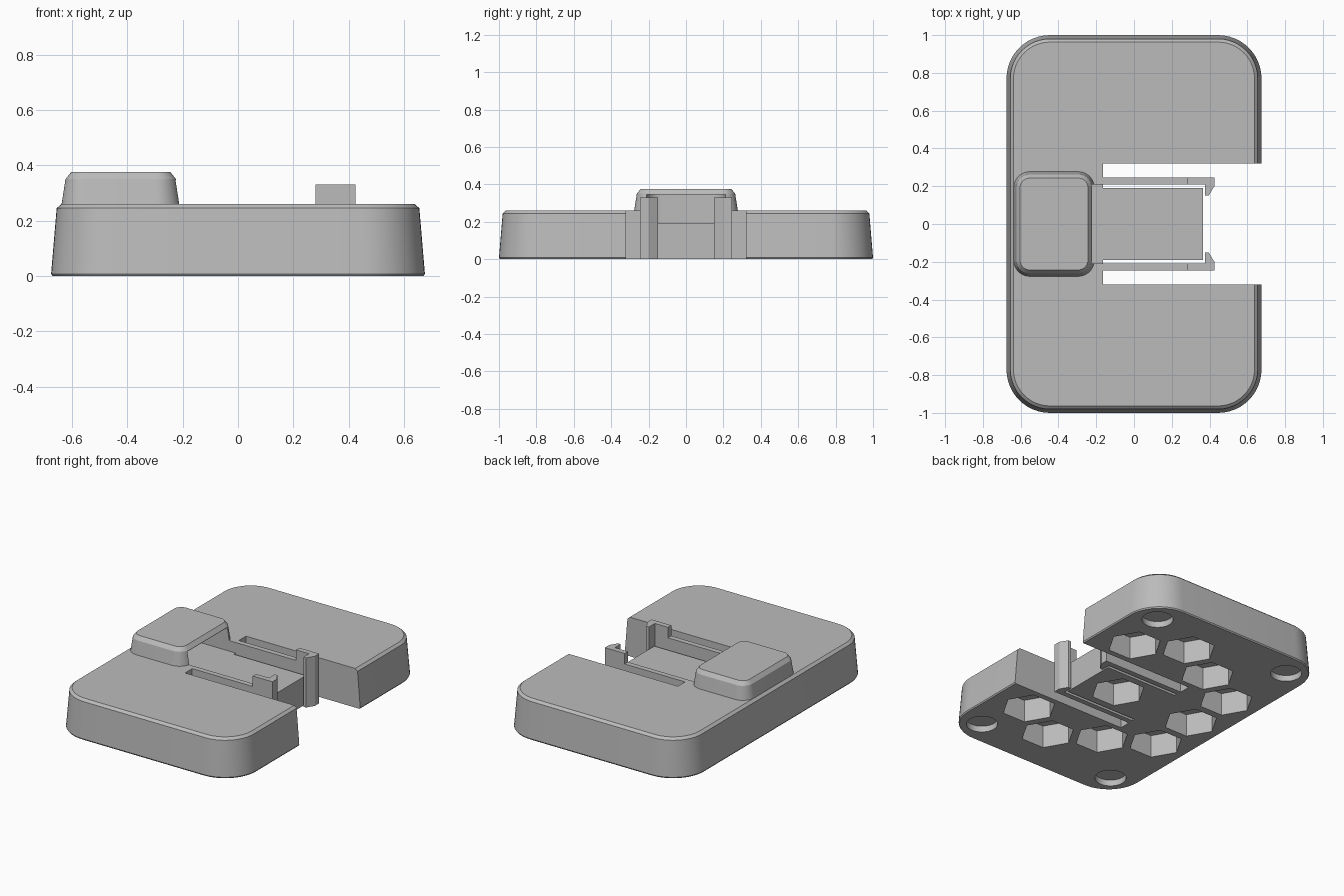
import bpy, bmesh
from math import cos, sin, pi

cube = bpy.data.objects.get("Cube")
if cube:
    bpy.data.objects.remove(cube, do_unlink=True)

grey = bpy.data.materials.new("plain_grey")
grey.use_nodes = True
grey.diffuse_color = (0.5, 0.5, 0.5, 1)
grey.node_tree.nodes["Principled BSDF"].inputs["Base Color"].default_value = grey.diffuse_color


def loft(name, rings):
    """Skin a stack of matching closed rings, given as (z, outline)."""
    bm = bmesh.new()
    loops = [[bm.verts.new((x, y, z)) for x, y in outline] for z, outline in rings]
    n = len(loops[0])
    for low, high in zip(loops, loops[1:]):
        for i in range(n):
            j = (i + 1) % n
            bm.faces.new((low[i], low[j], high[j], high[i]))
    bm.faces.new(loops[0][::-1])
    bm.faces.new(loops[-1])
    bmesh.ops.recalc_face_normals(bm, faces=bm.faces)
    mesh = bpy.data.meshes.new(name)
    bm.to_mesh(mesh)
    bm.free()
    mesh.materials.append(grey)
    obj = bpy.data.objects.new(name, mesh)
    bpy.context.collection.objects.link(obj)
    return obj


def prism(name, outline, z0, z1):
    return loft(name, [(z0, outline), (z1, outline)])


def rounded(x0, x1, half_y, radius, inset=0):
    """Rounded rectangle outline, moved inward by inset."""
    pts = []
    r = radius - inset
    corners = [(x1, 1), (x0, 1), (x0, -1), (x1, -1)]
    for k, (x, side) in enumerate(corners):
        cx = x - radius if x == x1 else x + radius
        cy = side * (half_y - radius)
        for s in range(13):
            a = (k + s / 12) * pi / 2
            pts.append((cx + r * cos(a), cy + r * sin(a)))
    return pts


def polygon(cx, cy, radius, sides):
    return [(cx + radius * cos(2 * pi * i / sides), cy + radius * sin(2 * pi * i / sides))
            for i in range(sides)]


def combine(target, tool, operation="DIFFERENCE"):
    mod = target.modifiers.new("combine", "BOOLEAN")
    mod.operation = operation
    mod.solver = "EXACT"
    mod.object = tool
    bpy.context.view_layer.objects.active = target
    bpy.ops.object.modifier_apply(modifier=mod.name)
    bpy.data.objects.remove(tool, do_unlink=True)


# Tapered base block with chamfered rims
base = loft("base", [(z, rounded(-0.675, 0.675, 1, 0.23, i)) for z, i in
                     [(0, 0.005), (0.008, 0), (0.245, 0.02), (0.26, 0.037)]])

# Raised hood at the closed end
hood = loft("hood", [(z, rounded(-0.637, -0.21, 0.277, 0.085, i)) for z, i in
                     [(0.22, 0), (0.26, 0), (0.35, 0.014), (0.375, 0.034)]])
combine(base, hood, "UNION")

# Pocket running under the hood and over the tongue
combine(base, prism("pocket_cutter", rounded(-0.58, 0.9, 0.21, 0.08), 0.19, 0.345))

# U-shaped opening that leaves the central tongue
half = [(-0.165, 0.19), (-0.165, 0.32), (1, 0.32)]
opening = [(0.366, 0.19)] + half + [(x, -y) for x, y in half[::-1]] + [(0.366, -0.19)]
combine(base, prism("opening_cutter", opening, -0.1, 0.5))

# Hexagonal sockets in the underside, on a honeycomb grid
column, row = 0.2887, 0.3333
sockets = [(1, 1.5), (1, -1.5), (0, 0), (0, 2), (0, -2), (-1, 1.5), (-1, -1.5),
           (-2, 1), (-2, 0), (-2, -1)]
for c, r in sockets:
    combine(base, prism("socket_cutter", polygon(0.125 + c * column, r * row, 0.165, 6), -0.1, 0.15))

# Round foot recesses at the corners
for sx in (-1, 1):
    for sy in (-1, 1):
        combine(base, prism("foot_cutter", polygon(sx * 0.51, sy * 0.83, 0.095, 40), -0.1, 0.04))

# Spring arms with tall hooked ends
arm = [(-0.165, 0.21), (0.28, 0.21), (0.28, 0.245), (-0.165, 0.245)]
hook = [(0.28, 0.21), (0.376, 0.21), (0.376, 0.15), (0.395, 0.15),
        (0.425, 0.2), (0.425, 0.245), (0.28, 0.245)]
for side, s in (("left", 1), ("right", -1)):
    prism(side + "_arm", [(x, s * y) for x, y in arm], 0, 0.26)
    prism(side + "_hook", [(x, s * y) for x, y in hook], 0, 0.33)

# Smooth the rounded corners, keep the edges crisp
bpy.ops.object.select_all(action="DESELECT")
base.select_set(True)
bpy.context.view_layer.objects.active = base
bpy.ops.object.shade_smooth_by_angle(angle=0.35)
